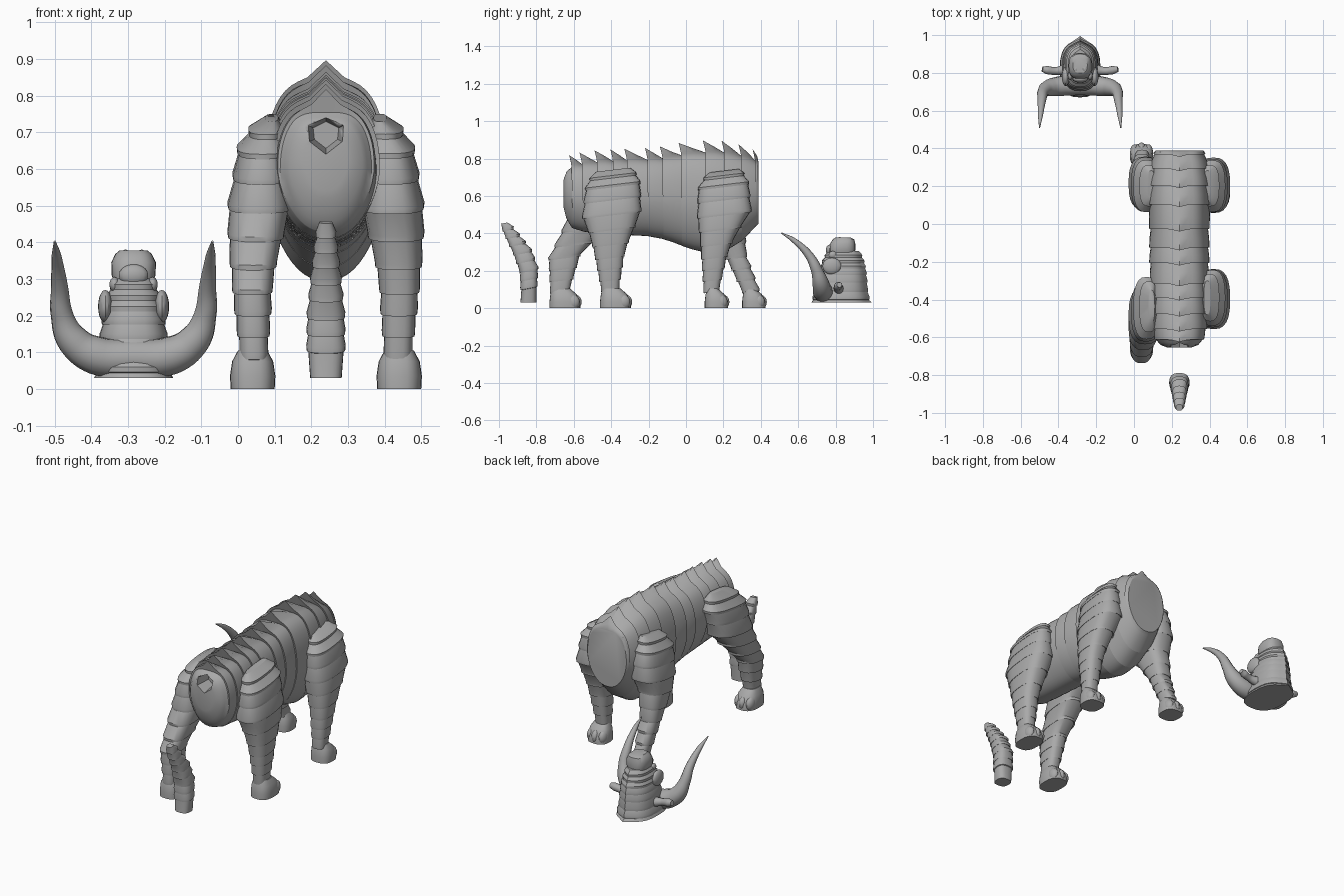
import bpy, bmesh, math
from mathutils import Vector

if "Cube" in bpy.data.objects:
    bpy.data.objects.remove(bpy.data.objects["Cube"])

MID = 0.24        # body and tail centre in x
HEAD = -0.285     # head centre in x

grey = bpy.data.materials.new("stone_grey")
grey.use_nodes = True
COLOR = (0.4, 0.4, 0.4, 1)
grey.diffuse_color = COLOR
grey.node_tree.nodes["Principled BSDF"].inputs["Base Color"].default_value = COLOR


def finish(name, mesh, angle=32):
    mesh.materials.clear()
    mesh.materials.append(grey)
    obj = bpy.data.objects.new(name, mesh)
    bpy.context.collection.objects.link(obj)
    bpy.ops.object.select_all(action="DESELECT")
    obj.select_set(True)
    bpy.context.view_layer.objects.active = obj
    bpy.ops.object.shade_smooth_by_angle(angle=math.radians(angle))
    return obj


def sample(table, t):
    """Linear lookup in rows that start with a sorted key."""
    rows = sorted(table)
    t = min(max(t, rows[0][0]), rows[-1][0])
    for a, b in zip(rows, rows[1:]):
        if t <= b[0]:
            f = (t - a[0]) / (b[0] - a[0])
            return [p + (q - p) * f for p, q in zip(a[1:], b[1:])]


def add_loft(bm, rings):
    loops = [[bm.verts.new(p) for p in r] for r in rings]
    for a, b in zip(loops, loops[1:]):
        for i in range(len(a)):
            j = (i + 1) % len(a)
            bm.faces.new((a[i], a[j], b[j], b[i]))
    bm.faces.new(loops[0])
    bm.faces.new(loops[-1])


def add_ball(bm, centre, size, floor=None):
    made = bmesh.ops.create_uvsphere(bm, u_segments=16, v_segments=10, radius=1)
    for v in made["verts"]:
        v.co = Vector(centre) + Vector([a * b for a, b in zip(v.co, size)])
        if floor is not None:
            v.co.z = max(v.co.z, floor)


def to_mesh(name, bm):
    bmesh.ops.recalc_face_normals(bm, faces=bm.faces)
    mesh = bpy.data.meshes.new(name)
    bm.to_mesh(mesh)
    bm.free()
    return mesh


def spow(v, p):
    return math.copysign(abs(v) ** p, v)


def ring(x0, x1, y0, y1, z, grow=0.0, tilt=0.0, ridge=0.0, n=24):
    """Rounded-box outline lying flat at height z; ridge adds a keel at +y."""
    cx, cy, rx, ry = (x0 + x1) / 2, (y0 + y1) / 2, abs(x1 - x0) / 2 + grow, (y1 - y0) / 2 + grow
    pts = []
    for i in range(n):
        a = math.tau * i / n
        dx, dy = rx * spow(math.cos(a), 0.75), ry * spow(math.sin(a), 0.75)
        if dy > 0:
            dy += ridge * math.exp(-abs(dx) / 0.025)
        pts.append((cx + dx, cy + dy, z + tilt * dy))
    return pts


def plated(levels, shape, lip, tilt=0.0, ridge=0.0):
    """Overlapping bands, each flaring over the next one below it."""
    rings = []
    for top, low in zip(levels, levels[1:]):
        rings.append(ring(*shape(top), top, 0, tilt, ridge))
        rings.append(ring(*shape(low), low + 0.01, lip, tilt, ridge))
        rings.append(ring(*shape(low), low - 0.004, lip * 0.8, tilt, ridge))
    rings.append(ring(*shape(levels[-1]), levels[-1] - 0.006, 0, tilt, ridge))
    return rings


# Trunk: barrel with plated back and a spine of backward spikes
TRUNK = [(-0.655, 0.06, 0.54, 0.70), (-0.64, 0.1, 0.48, 0.73), (-0.61, 0.125, 0.43, 0.755),
         (-0.55, 0.142, 0.41, 0.77), (-0.45, 0.147, 0.40, 0.785), (-0.2, 0.155, 0.385, 0.795),
         (-0.1, 0.155, 0.365, 0.805), (0, 0.155, 0.325, 0.825), (0.1, 0.165, 0.295, 0.835),
         (0.2, 0.165, 0.30, 0.835), (0.3, 0.155, 0.36, 0.815), (0.385, 0.13, 0.45, 0.785)]
BANDS = [-0.605, -0.55, -0.47, -0.385, -0.31, -0.2, -0.12, -0.02, 0.11, 0.21, 0.3, 0.375]


def trunk_ring(y, grow=0.0, spike=0.0, shift=0.0, n=48):
    w, low, high = sample(TRUNK, y)
    mid, h = (low + high) / 2, (high - low) / 2
    pts = []
    for i in range(n):
        a = math.tau * i / n
        s, c = math.sin(a), math.cos(a)
        plate = min(max(0.7 + c, 0.1), 1)           # plates fade out on the belly
        upper = max(c, 0)
        x = (w + grow * plate) * spow(s, 0.85 - 0.25 * upper) * (1 - 0.2 * max(0, -c))
        peak = math.exp(-abs(x) / 0.03) if c > 0 else 0
        z = mid + (h + grow * plate) * spow(c, 0.85 - 0.08 * upper) + spike * peak
        pts.append((MID + x, y - shift * (0.4 * plate + peak), z))
    return pts


rings = [trunk_ring(y) for y in (-0.655, -0.65, -0.64, -0.625, -0.61)]
for a, b in zip(BANDS, BANDS[1:] + [0.388]):
    rings.append(trunk_ring(a, 0.007, 0.055, 0.014))
    rings.append(trunk_ring(a + (b - a) * 0.45, 0.004, 0.022))
    rings.append(trunk_ring(b, -0.005))
bm = bmesh.new()
add_loft(bm, rings)
trunk = finish("trunk", to_mesh("trunk", bm))

# Tail socket cut into the rump, narrowing inward
bm = bmesh.new()
outline = [(0, 0.05), (0.05, 0.025), (0.045, -0.02), (0, -0.055), (-0.045, -0.02), (-0.05, 0.025)]
add_loft(bm, [[(MID + x * k, y, 0.695 + z * k) for x, z in outline] for y, k in ((-0.7, 1.15), (-0.57, 0.7))])
cutter = finish("socket_cutter", to_mesh("socket_cutter", bm))
cutter.hide_render = True
cut = trunk.modifiers.new("socket", "BOOLEAN")
cut.object, cut.operation, cut.solver = cutter, "DIFFERENCE", "EXACT"
bpy.context.view_layer.objects.active = trunk
bpy.ops.object.modifier_apply(modifier=cut.name)
bpy.data.objects.remove(cutter)

# Legs: shared width by height, own stride by height, with toed feet
WIDTH = [(0.74, 0.13, 0.165), (0.7, 0.12, 0.205), (0.66, 0.11, 0.235), (0.5, 0.10, 0.262),
         (0.4, 0.125, 0.262), (0.3, 0.15, 0.253), (0.2, 0.155, 0.243), (0.08, 0.165, 0.228)]
STRIDES = {
    "fore_leg_left": (1, 0.735, [(0.74, 0.13, 0.28), (0.66, 0.07, 0.33), (0.5, 0.065, 0.345),
                                 (0.42, 0.075, 0.29), (0.31, 0.085, 0.225), (0.08, 0.1, 0.17)], 0.10, 0.23),
    "fore_leg_right": (-1, 0.735, [(0.74, 0.13, 0.28), (0.66, 0.07, 0.33), (0.52, 0.07, 0.36),
                                   (0.42, 0.12, 0.31), (0.27, 0.22, 0.32), (0.08, 0.31, 0.39)], 0.30, 0.43),
    "hind_leg_left": (1, 0.74, [(0.74, -0.48, -0.3), (0.67, -0.53, -0.25), (0.5, -0.55, -0.245),
                                (0.4, -0.51, -0.285), (0.3, -0.485, -0.33), (0.08, -0.445, -0.365)], -0.46, -0.29),
    "hind_leg_right": (-1, 0.74, [(0.74, -0.52, -0.35), (0.67, -0.6, -0.28), (0.5, -0.63, -0.34),
                                  (0.42, -0.66, -0.42), (0.27, -0.73, -0.57), (0.08, -0.72, -0.63)], -0.73, -0.56),
}
for name, (side, top, stride, heel, toe) in STRIDES.items():
    def shape(z):
        inner, outer = sample(WIDTH, z)
        return (MID + side * inner, MID + side * outer, *sample(stride, z))
    levels = [top, 0.7, 0.65, 0.58, 0.5, 0.42, 0.34, 0.27, 0.21, 0.15, 0.09]
    bm = bmesh.new()
    add_loft(bm, plated(levels, shape, 0.007, 0.12))
    cx = MID + side * 0.2
    add_loft(bm, [ring(cx - w, cx + w, heel + b, toe - f, z) for w, b, f, z in (
        (0.06, 0, 0.005, 0), (0.062, 0, 0.005, 0.035), (0.056, 0.005, 0.025, 0.075), (0.04, 0.015, 0.06, 0.105))])
    for k in (-1, 0, 1):
        add_ball(bm, (cx + k * 0.036, toe - 0.035 - 0.01 * abs(k), 0.033), (0.024, 0.037, 0.04), 0)
    finish(name, to_mesh(name, bm))

# Tail: plain peg under curling bands
TAIL = [(0.46, 0.017, -0.99, -0.96), (0.4, 0.025, -0.97, -0.91), (0.3, 0.037, -0.92, -0.83),
        (0.2, 0.047, -0.885, -0.795), (0.1, 0.048, -0.88, -0.80), (0.03, 0.043, -0.885, -0.80)]


def tail_shape(z):
    w, back, front = sample(TAIL, z)
    return (MID - w, MID + w, back, front)


bm = bmesh.new()
rings = plated([0.455, 0.42, 0.38, 0.34, 0.295, 0.25, 0.2, 0.155, 0.11], tail_shape, 0.006, 0.2)
add_loft(bm, rings + [ring(*tail_shape(z), z) for z in (0.09, 0.03)])
finish("tail", to_mesh("tail", bm))

# Head: stacked neck plates, muzzle, cheeks, brows and lip
SKULL = [(0.3, 0.05, 0.765, 0.905), (0.26, 0.066, 0.735, 0.925), (0.2, 0.08, 0.72, 0.94),
         (0.14, 0.088, 0.71, 0.945), (0.07, 0.094, 0.69, 0.95), (0.03, 0.108, 0.67, 0.965)]


def skull_shape(z):
    w, front, back = sample(SKULL, z)
    return (HEAD - w, HEAD + w, front, back)


bm = bmesh.new()
rings = plated([0.305, 0.275, 0.245, 0.215, 0.18, 0.14, 0.09, 0.05], skull_shape, 0.005, 0, 0.02)
add_loft(bm, rings + [ring(*skull_shape(0.03), 0.03, 0, 0, 0.03)])
add_loft(bm, [ring(HEAD - w, HEAD + w, a, b, z) for w, a, b, z in (
    (0.05, 0.765, 0.9, 0.28), (0.06, 0.765, 0.905, 0.31), (0.061, 0.77, 0.905, 0.345),
    (0.05, 0.785, 0.9, 0.368), (0.038, 0.8, 0.88, 0.378))])
add_ball(bm, (HEAD, 0.768, 0.31), (0.04, 0.02, 0.03))
for s in (-1, 1):
    add_ball(bm, (HEAD + s * 0.077, 0.78, 0.225), (0.02, 0.05, 0.045))
    add_ball(bm, (HEAD + s * 0.052, 0.785, 0.285), (0.014, 0.022, 0.02))
    add_ball(bm, (HEAD + s * 0.022, 0.82, 0.373), (0.009, 0.013, 0.007))
finish("head", to_mesh("head", bm))


def tube(name, points):
    """Tapered round curve through (x, y, z, radius) points, made a mesh."""
    curve = bpy.data.curves.new(name, "CURVE")
    curve.dimensions, curve.bevel_depth = "3D", 1
    curve.bevel_resolution, curve.use_fill_caps, curve.resolution_u = 4, True, 6
    spline = curve.splines.new("BEZIER")
    spline.bezier_points.add(len(points) - 1)
    for p, (x, y, z, r) in zip(spline.bezier_points, points):
        p.co, p.radius = (x, y, z), r
        p.handle_left_type = p.handle_right_type = "AUTO"
    temp = bpy.data.objects.new(name + "_path", curve)
    bpy.context.collection.objects.link(temp)
    graph = bpy.context.evaluated_depsgraph_get()
    mesh = bpy.data.meshes.new_from_object(temp.evaluated_get(graph))
    bpy.data.objects.remove(temp)
    return finish(name, mesh, 45)


# Horns: one sweep from tip to tip across the brow; small ears behind
HORN = [(0.215, 0.51, 0.402, 0.003), (0.21, 0.58, 0.36, 0.014), (0.202, 0.66, 0.28, 0.023),
        (0.195, 0.70, 0.2, 0.031), (0.165, 0.72, 0.132, 0.045), (0.105, 0.73, 0.092, 0.053)]
left = [(HEAD + x, y, z, r) for x, y, z, r in HORN]
right = [(HEAD - x, y, z, r) for x, y, z, r in reversed(HORN)]
tube("horns", left + [(HEAD, 0.735, 0.085, 0.054)] + right)
for s, name in ((1, "ear_left"), (-1, "ear_right")):
    tube(name, [(HEAD + s * x, y, z, r) for x, y, z, r in (
        (0.07, 0.82, 0.1, 0.03), (0.13, 0.81, 0.11, 0.02), (0.175, 0.815, 0.12, 0.022), (0.2, 0.82, 0.125, 0.014))])
